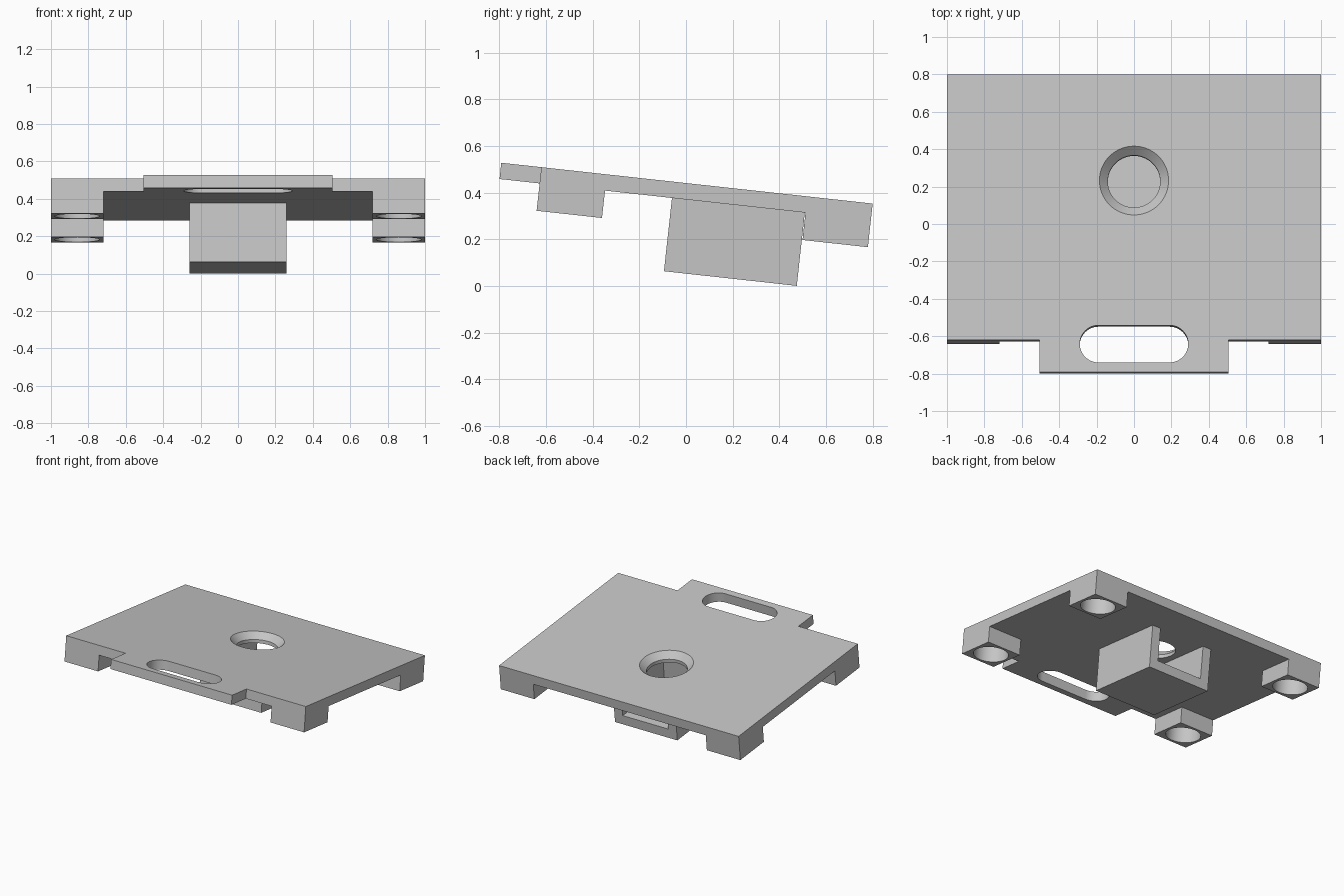
import bpy, bmesh, math
from mathutils import Matrix

if "Cube" in bpy.data.objects:
    bpy.data.objects.remove(bpy.data.objects["Cube"])

grey = bpy.data.materials.new("light_grey")
grey.use_nodes = True
grey.diffuse_color = (0.56, 0.56, 0.56, 1)
grey.node_tree.nodes["Principled BSDF"].inputs["Base Color"].default_value = grey.diffuse_color

# Plate frame: x across, y back from the front lip, z up from the top surface
TILT = Matrix.Translation((0, -0.792, 0.528)) @ Matrix.Rotation(math.radians(-6.27), 4, "X")
THICK, FOOT_LOW, LENGTH, STEP = 0.07, 0.188, 1.602, 0.173
BLOCK_Y0, BLOCK_Y1, BLOCK_LOW, WALL = 0.744, 1.317, 0.386, 0.07
HOLE_Y = (BLOCK_Y0 + BLOCK_Y1) / 2


def make(name, bm):
    bmesh.ops.recalc_face_normals(bm, faces=bm.faces)
    mesh = bpy.data.meshes.new(name)
    bm.to_mesh(mesh)
    bm.free()
    mesh.materials.append(grey)
    obj = bpy.data.objects.new(name, mesh)
    obj.matrix_world = TILT
    bpy.context.collection.objects.link(obj)
    return obj


def prism(name, outline, z0, z1):
    bm = bmesh.new()
    face = bm.faces.new([bm.verts.new((x, y, z0)) for x, y in outline])
    top = bmesh.ops.extrude_face_region(bm, geom=[face])["geom"]
    verts = [g for g in top if isinstance(g, bmesh.types.BMVert)]
    bmesh.ops.translate(bm, verts=verts, vec=(0, 0, z1 - z0))
    return make(name, bm)


def box(name, x0, x1, y0, y1, z0, z1):
    return prism(name, [(x0, y0), (x1, y0), (x1, y1), (x0, y1)], z0, z1)


def cone(name, x, y, z0, z1, r0, r1):
    bm = bmesh.new()
    bmesh.ops.create_cone(bm, cap_ends=True, segments=64, radius1=r0, radius2=r1, depth=z1 - z0,
                          matrix=Matrix.Translation((x, y, (z0 + z1) / 2)))
    return make(name, bm)


def cut(obj, *cutters):
    bpy.context.view_layer.objects.active = obj
    for c in cutters:
        c.hide_render = True
        mod = obj.modifiers.new("cut", "BOOLEAN")
        mod.operation, mod.solver, mod.object = "DIFFERENCE", "EXACT", c
        bpy.ops.object.modifier_apply(modifier=mod.name)


# Base plate with a front tab
half = [(0.505, 0), (0.505, STEP), (1, STEP), (1, LENGTH)]
plate = prism("base_plate", half + [(-x, y) for x, y in reversed(half)], -THICK, 0)

# Strap slot in the tab
r, slot_y, reach = 0.1, 0.152, 0.19
slot = []
for i in range(50):
    side = 1 if i < 25 else -1
    a = math.pi * ((i % 25) / 24 - 0.5) + (0 if side > 0 else math.pi)
    slot.append((side * reach + r * math.cos(a), slot_y + r * math.sin(a)))
cutters = [prism("slot_cutter", slot, -0.2, 0.1)]

# Countersunk centre hole
cutters.append(cone("hole_cutter", 0, HOLE_Y, -0.1, 0.1, 0.14, 0.14))
cutters.append(cone("countersink_cutter", 0, HOLE_Y, -0.045, 0.045, 0.14, 0.23))

# Four corner feet with blind round sockets
parts = [plate]
sockets = []
for end, y0 in (("front", STEP), ("back", LENGTH - 0.282)):
    for side, s in (("left", 1), ("right", -1)):
        foot = box(f"{end}_{side}_foot", *sorted((s * 0.72, s)), y0, y0 + 0.282, -FOOT_LOW, -THICK)
        socket = cone("socket_cutter", s * 0.86, y0 + 0.141, -0.3, -0.035, 0.12, 0.12)
        cut(foot, socket)
        sockets.append(socket)
        parts.append(foot)
cutters += sockets
cut(plate, *cutters)

# Hollow housing below the hole, open at the back
housing = box("housing", -0.26, 0.26, BLOCK_Y0, BLOCK_Y1, -BLOCK_LOW, -THICK)
pocket = box("pocket_cutter", WALL - 0.26, 0.26 - WALL, BLOCK_Y0 + WALL, BLOCK_Y1 + 0.1,
             WALL - BLOCK_LOW, 0)
cut(housing, pocket)
parts.append(housing)

for c in cutters + [pocket]:
    bpy.data.objects.remove(c)

# Smooth round walls, crisp edges
bpy.ops.object.select_all(action="DESELECT")
for p in parts:
    p.select_set(True)
bpy.context.view_layer.objects.active = plate
bpy.ops.object.shade_smooth_by_angle(angle=math.radians(30))
